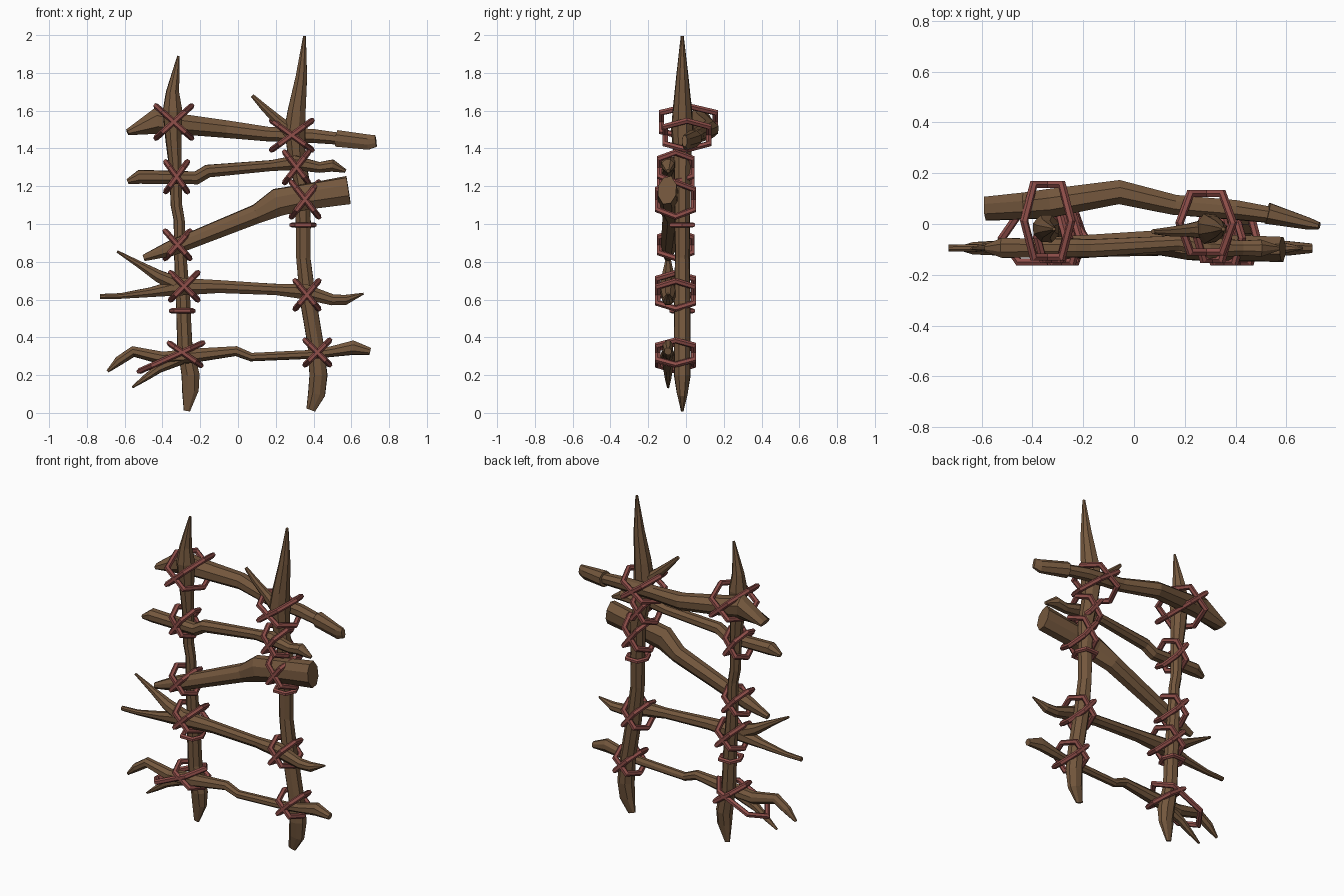
import bpy, bmesh, math, random
from mathutils import Vector

random.seed(4)
if "Cube" in bpy.data.objects:
    bpy.data.objects.remove(bpy.data.objects["Cube"])


def material(name, colour):
    m = bpy.data.materials.new(name)
    m.use_nodes = True
    m.diffuse_color = (*colour, 1)
    m.node_tree.nodes["Principled BSDF"].inputs["Base Color"].default_value = (*colour, 1)
    return m


WOOD = material("brown wood", (0.175, 0.096, 0.047))
ROPE = material("red rope", (0.28, 0.078, 0.068))


def tube(name, points, radii, mat, sides=8, cyclic=False, rough=0.0):
    """Skin a path with rings; each radius is (in the frame plane, in depth)."""
    bm = bmesh.new()
    pts = [Vector(p) for p in points]
    n = len(pts)
    rings = []
    wobble = [1 + random.uniform(-rough, rough) for _ in range(sides)]
    for i, p in enumerate(pts):
        before = pts[(i - 1) % n] if cyclic or i else p
        after = pts[(i + 1) % n] if cyclic or i < n - 1 else p
        d1, d2 = (p - before).normalized(), (after - p).normalized()
        t = (d1 + d2).normalized()
        if cyclic:
            v = NORMAL
            u = t.cross(v).normalized()
        else:
            u = t.cross(Vector((0, 1, 0))).normalized()
            v = t.cross(u).normalized()
        ru, rv = radii[i]
        if cyclic:
            ru /= max(0.6, t.dot(d1))
        ring = []
        for k in range(sides):
            a = math.tau * (k + 0.5) / sides
            w = wobble[k] * (1 + random.uniform(-rough, rough) / 2)
            ring.append(bm.verts.new(p + w * (u * ru * math.cos(a) + v * rv * math.sin(a))))
        rings.append(ring)
    for i in range(n if cyclic else n - 1):
        a, b = rings[i], rings[(i + 1) % n]
        for k in range(sides):
            j = (k + 1) % sides
            bm.faces.new((a[k], a[j], b[j], b[k]))
    if not cyclic:
        bm.faces.new(rings[0])
        bm.faces.new(rings[-1])
    bmesh.ops.recalc_face_normals(bm, faces=bm.faces)
    me = bpy.data.meshes.new(name)
    bm.to_mesh(me)
    bm.free()
    me.materials.append(mat)
    ob = bpy.data.objects.new(name, me)
    bpy.context.collection.objects.link(ob)
    return ob


def limb(name, stations, depth=1.0):
    """Stations are (x, y, z, radius) with an optional separate depth radius."""
    tube(name, [s[:3] for s in stations],
         [(s[3], s[4] if len(s) > 4 else s[3] * depth) for s in stations], WOOD, rough=0.06)


def loop(name, centre, angle, half, front, back, thick=0.016):
    """Six-cornered rope loop, its long direction tilted in the frame plane."""
    global NORMAL
    a = math.radians(angle)
    d = Vector((math.cos(a), 0, math.sin(a)))
    NORMAL = d.cross(Vector((0, 1, 0)))
    c = Vector((centre[0], 0, centre[1]))
    mid = (front + back) / 2
    outline = [(-.6, front), (.6, front), (1, mid), (.6, back), (-.6, back), (-1, mid)]
    pts = [c + d * half * s + Vector((0, y, 0)) for s, y in outline]
    tube(name, pts, [(thick, thick)] * 6, ROPE, sides=6, cyclic=True)


# Upright posts, with wedge feet and sharpened tops
Y = -0.02
limb("right_post", [
    (-.27, Y, .01, .018, .008), (-.25, Y, .12, .048, .03), (-.25, Y, .2, .052, .045),
    (-.28, Y, .36, .043), (-.29, Y, .6, .042), (-.305, Y, .84, .036), (-.31, Y, 1.02, .032),
    (-.325, Y, 1.1, .033), (-.33, Y, 1.3, .036), (-.34, Y, 1.45, .046), (-.345, Y, 1.6, .058),
    (-.345, Y, 1.7, .038), (-.315, Y, 1.89, .007)])
limb("left_post", [
    (.385, Y, .015, .026, .008), (.415, Y, .1, .05, .03), (.425, Y, .2, .05, .045),
    (.41, Y, .36, .045), (.37, Y, .6, .045), (.345, Y, .82, .04), (.345, Y, 1.0, .042),
    (.34, Y, 1.2, .044), (.31, Y, 1.36, .048), (.3, Y, 1.5, .06), (.31, Y, 1.6, .052),
    (.335, Y, 1.78, .033), (.352, Y, 1.995, .008)])
limb("left_post_twig", [(.3, Y, 1.47, .045), (.21, -.025, 1.55, .028), (.14, -.03, 1.615, .02),
                        (.075, -.03, 1.68, .01)])

# Top rung, lashed behind the posts
limb("top_rung", [
    (-.585, .06, 1.485, .018, .05), (-.43, .07, 1.545, .078, .055), (-.34, .08, 1.53, .06),
    (-.06, .125, 1.5, .05), (.16, .075, 1.475, .042), (.4, .055, 1.465, .04),
    (.54, .035, 1.45, .034)])
limb("top_rung_tip", [(.525, .04, 1.455, .046), (.69, .0, 1.435, .042, .025),
                      (.73, -.008, 1.44, .032, .015)])

# Lower rungs, lashed in front of the posts
F = -0.095
limb("second_rung", [
    (-.585, F, 1.225, .014), (-.52, F, 1.25, .04), (-.22, F, 1.245, .037), (-.16, F, 1.28, .036),
    (.18, F + .02, 1.31, .03), (.3, F, 1.325, .042), (.43, F, 1.3, .03), (.5, F, 1.31, .034),
    (.57, F, 1.28, .01)])
limb("third_rung", [
    (-.5, F, .82, .018), (-.36, F, .87, .042), (.1, F + .02, 1.055, .052), (.21, F, 1.115, .078, .05),
    (.36, F, 1.145, .07, .055), (.585, F - .005, 1.18, .076, .052)])
limb("fourth_rung", [
    (-.73, F, .617, .014), (-.62, F, .62, .016), (-.46, F, .64, .028), (-.3, F, .67, .05),
    (-.1, F, .67, .036), (.2, F, .655, .032), (.35, F, .645, .045), (.5, F, .6, .032),
    (.57, F, .6, .028), (.665, F, .632, .005)])
limb("fourth_rung_branch", [(-.29, F, .67, .045), (-.42, F, .725, .035), (-.52, F, .785, .02),
                            (-.64, F, .855, .007)])
limb("fifth_rung", [
    (-.69, F, .22, .008), (-.63, F, .275, .026), (-.555, F, .325, .03), (-.4, F, .29, .036),
    (-.25, F, .3, .04), (-.01, F, .327, .028), (.07, F, .295, .024), (.4, F, .31, .025),
    (.5, F, .325, .03), (.61, F, .345, .04, .03), (.7, F, .325, .02)])
limb("fifth_rung_branch", [(-.3, F, .29, .035), (-.42, F, .235, .026), (-.49, F, .185, .018),
                           (-.56, F, .135, .006)])

# Crossed rope lashings: centre, tilt, half length, front and back depth
lashings = {
    "top_right": ((-.34, 1.54), 42, .125, -.13, .155),
    "top_left": ((.285, 1.47), 36, .13, -.11, .12),
    "second_right": ((-.325, 1.25), 54, .095, -.14, .03),
    "second_left": ((.31, 1.3), 52, .1, -.14, .03),
    "third_right": ((-.32, .89), 48, .095, -.14, .03),
    "third_left": ((.355, 1.13), 52, .115, -.15, .04),
    "fourth_right": ((-.285, .67), 45, .1, -.15, .04),
    "fourth_left": ((.365, .625), 50, .095, -.15, .04),
    "fifth_left": ((.42, .32), 45, .09, -.15, .04)}
for name, (centre, tilt, half, front, back) in lashings.items():
    for side, sign in (("up", 1), ("down", -1)):
        loop(f"{name}_lashing_{side}", centre, sign * tilt, half, front, back)
loop("fifth_right_lashing_long", (-.355, .295), 24, .18, -.15, .04)
loop("fifth_right_lashing_short", (-.28, .31), -35, .1, -.15, .04)

# Single rope rings round the posts
loop("left_post_ring", (.345, .995), 0, .058, -.075, .035, .014)
loop("right_post_ring", (-.295, .54), 0, .058, -.075, .035, .014)
